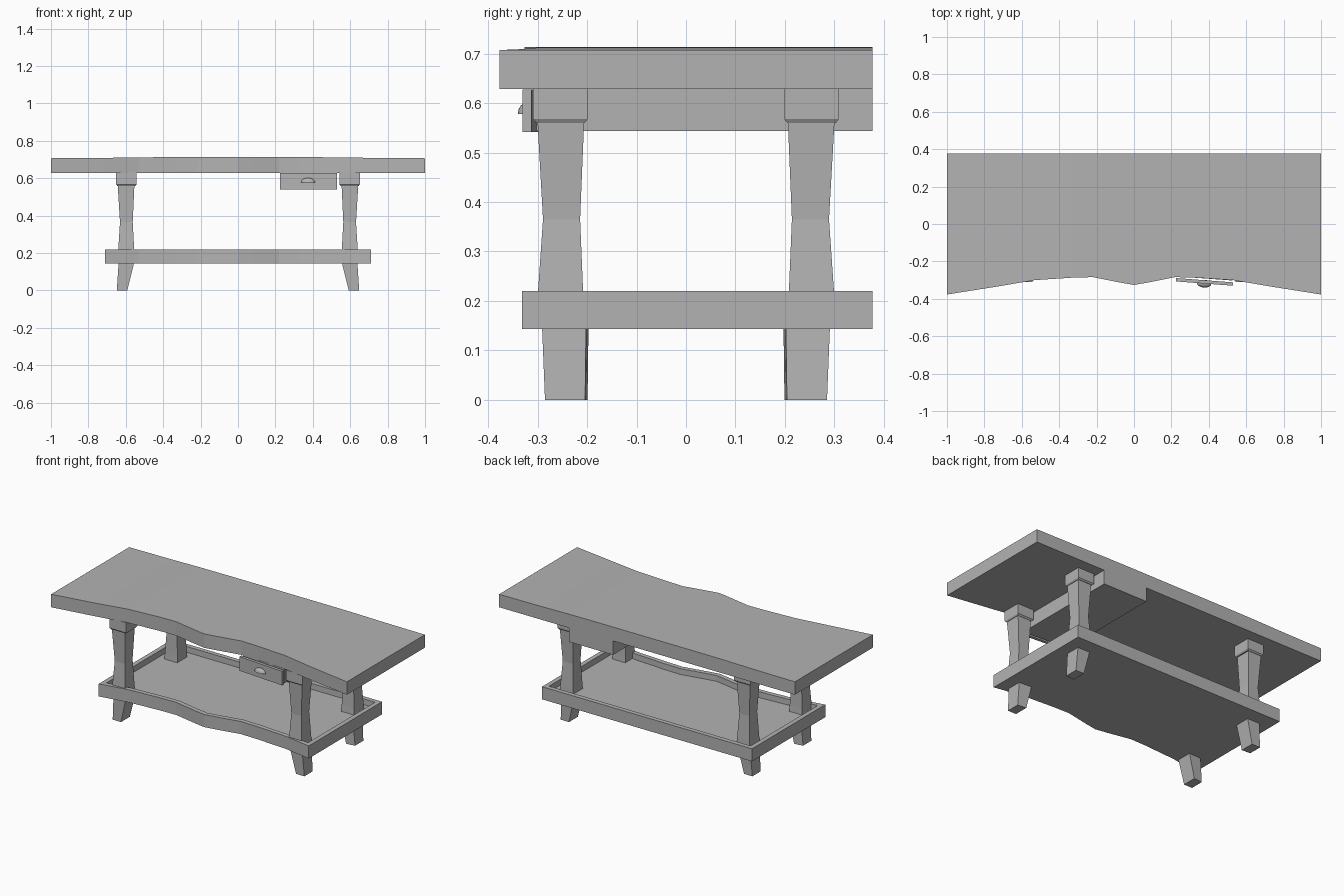
import bpy, bmesh
from mathutils import Matrix, Vector

if "Cube" in bpy.data.objects:
    bpy.data.objects.remove(bpy.data.objects["Cube"], do_unlink=True)

grey = bpy.data.materials.new("plain grey")
grey.use_nodes = True
GREY = (0.45, 0.45, 0.45, 1)
grey.diffuse_color = GREY
grey.node_tree.nodes["Principled BSDF"].inputs["Base Color"].default_value = GREY

BACK = 0.377
# wavy front edge: x, y and crown height for one half
WAVE = [(0, -0.326, 0.713), (0.08, -0.312, 0.713), (0.22, -0.284, 0.713),
        (0.33, -0.287, 0.713), (0.53, -0.30, 0.712), (0.71, -0.331, 0.709),
        (1, -0.377, 0.707)]


def finish(bm, name):
    bmesh.ops.recalc_face_normals(bm, faces=bm.faces)
    mesh = bpy.data.meshes.new(name)
    bm.to_mesh(mesh)
    bm.free()
    mesh.materials.append(grey)
    obj = bpy.data.objects.new(name, mesh)
    bpy.context.collection.objects.link(obj)
    return obj


def loft(bm, rings):
    """Skin closed rings of points and cap both ends; returns side faces."""
    loops = [[bm.verts.new(p) for p in ring] for ring in rings]
    sides = []
    for a, b in zip(loops, loops[1:]):
        n = len(a)
        for i in range(n):
            j = (i + 1) % n
            sides.append(bm.faces.new((a[i], a[j], b[j], b[i])))
    bm.faces.new(loops[0])
    bm.faces.new(loops[-1])
    return sides


def wavy_slab(half, z0, z1=None):
    """Slab lofted along x behind the wavy edge; z1 None uses the crown."""
    pts = [p for p in WAVE if p[0] <= half]
    pts = [(-x, y, z) for x, y, z in reversed(pts[1:])] + pts
    bm = bmesh.new()
    rings = []
    for x, y, crown in pts:
        top = crown if z1 is None else z1
        rings.append([(x, y, z0), (x, BACK, z0), (x, BACK, top), (x, y, top)])
    sides = loft(bm, rings)
    return bm, sides[2::4]


# table top
bm, _ = wavy_slab(1, 0.628)
finish(bm, "table_top")

# lower tray with a raised rim
bm, top = wavy_slab(0.71, 0.143, 0.22)
bmesh.ops.recalc_face_normals(bm, faces=bm.faces)
bmesh.ops.inset_region(bm, faces=top, thickness=0.028, use_even_offset=True)
bmesh.ops.inset_region(bm, faces=top, thickness=0.001, depth=-0.035, use_even_offset=True)
finish(bm, "lower_tray")

# leg sections: z, outer x, inner x, outer y, inner y
COLUMN = [(0.18, 0.642, 0.554, 0.301, 0.205), (0.22, 0.64, 0.555, 0.299, 0.208),
          (0.365, 0.631, 0.563, 0.289, 0.214), (0.56, 0.643, 0.554, 0.30, 0.206)]
CAP = [(0.56, 0.646, 0.547, 0.303, 0.205), (0.568, 0.651, 0.542, 0.309, 0.198),
       (0.63, 0.651, 0.542, 0.309, 0.198)]
FOOT = [(0, 0.648, 0.592, 0.285, 0.204), (0.15, 0.638, 0.555, 0.291, 0.202)]


def leg_part(sections, name, sx, sy, skew=0):
    rings = []
    for z, xo, xi, yo, yi in sections:
        corners = [(xo, yo), (xi, yo), (xi, yi - skew), (xo, yi)]
        rings.append([(sx * x, sy * y, z) for x, y in corners])
    bm = bmesh.new()
    loft(bm, rings)
    finish(bm, name)


for sx, side in ((1, "left"), (-1, "right")):
    for sy, end in ((-1, "front"), (1, "back")):
        tag = f"{end}_{side}"
        leg_part(COLUMN, f"leg_{tag}", sx, sy)
        leg_part(CAP, f"leg_cap_{tag}", sx, sy)
        leg_part(FOOT, f"foot_{tag}", sx, sy, 0.005)


def prism(name, outline, z0, z1):
    bm = bmesh.new()
    loft(bm, [[(x, y, z) for x, y in outline] for z in (z0, z1)])
    return finish(bm, name)


# drawer body and its slightly angled front
X0, X1 = 0.225, 0.53
prism("drawer_body", [(X0 + 0.004, -0.28), (X1 - 0.004, -0.302),
                      (X1 - 0.004, BACK), (X0 + 0.004, BACK)], 0.543, 0.63)
prism("drawer_front", [(X0, -0.307), (X1, -0.33), (X1, -0.312), (X0, -0.289)],
      0.541, 0.627)

# half-round cup pull
bm = bmesh.new()
bmesh.ops.create_uvsphere(bm, u_segments=16, v_segments=8, radius=1)
cut = bmesh.ops.bisect_plane(bm, geom=bm.verts[:] + bm.edges[:] + bm.faces[:],
                             plane_co=(0, 0, 0.001), plane_no=(0, 0, 1),
                             clear_inner=True)
rim = [e for e in cut["geom_cut"] if isinstance(e, bmesh.types.BMEdge)]
bmesh.ops.holes_fill(bm, edges=rim)
place = Matrix.Translation(Vector((0.375, -0.319, 0.578)))
bm.transform(place @ Matrix.Rotation(-0.075, 4, "Z")
             @ Matrix.Diagonal((0.038, 0.021, 0.024, 1)))
pull = finish(bm, "drawer_pull")
bpy.context.view_layer.objects.active = pull
pull.select_set(True)
bpy.ops.object.shade_smooth_by_angle()
